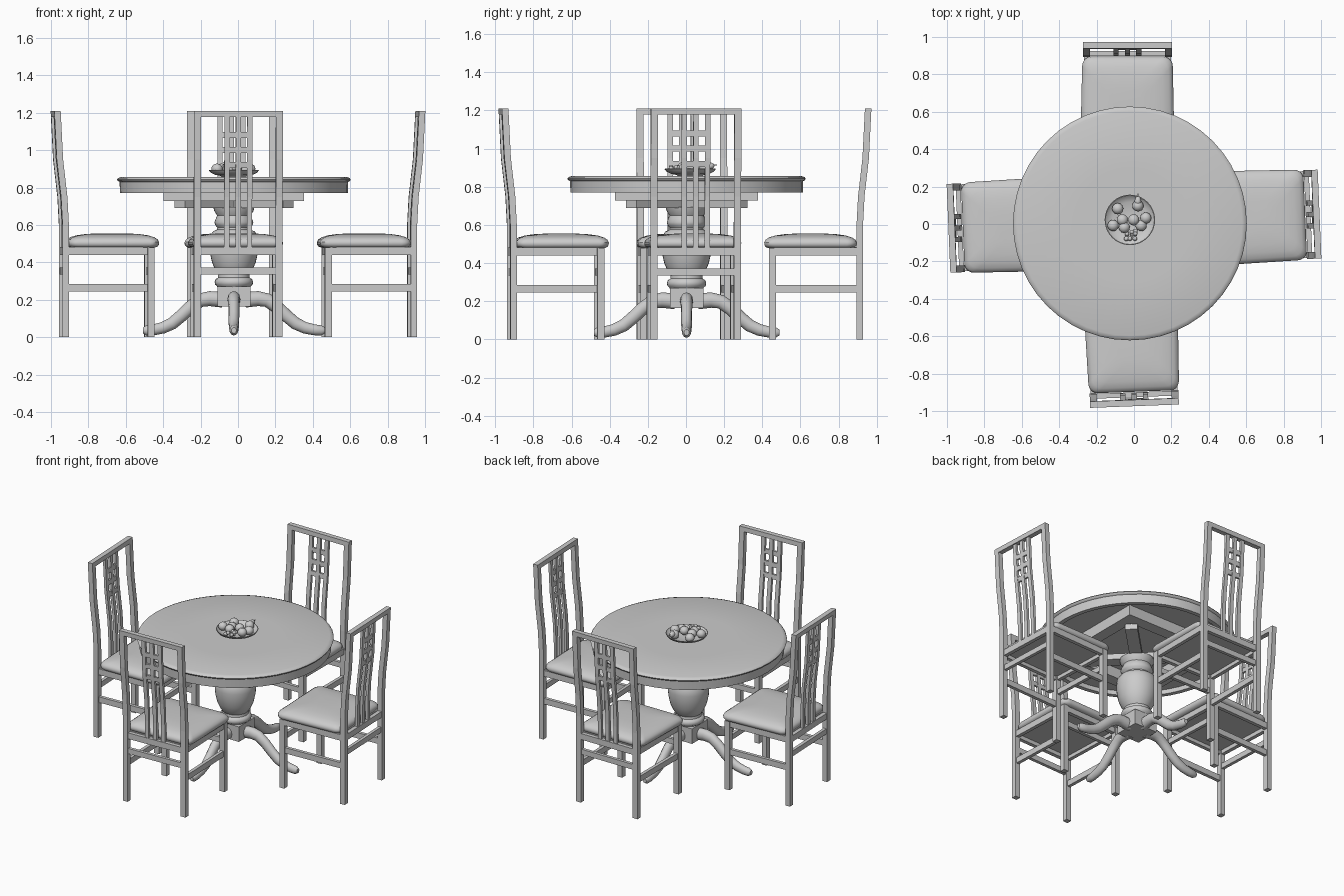
import bpy, bmesh, math, random
from mathutils import Matrix, Vector

if "Cube" in bpy.data.objects:
    bpy.data.objects.remove(bpy.data.objects["Cube"])

CX, CY = -0.022, 0.003          # table centre
random.seed(4)


def mesh_obj(name, bm, smooth=False, mat=Matrix()):
    bmesh.ops.recalc_face_normals(bm, faces=bm.faces)
    me = bpy.data.meshes.new(name)
    bm.to_mesh(me)
    bm.free()
    ob = bpy.data.objects.new(name, me)
    ob.matrix_world = mat
    bpy.context.collection.objects.link(ob)
    if smooth:
        bpy.context.view_layer.objects.active = ob
        bpy.ops.object.select_all(action='DESELECT')
        ob.select_set(True)
        bpy.ops.object.shade_smooth_by_angle(angle=math.radians(40))
    return ob


def loft(name, rings, smooth=False, mat=Matrix()):
    """Skin a list of equal-length point rings and cap both ends."""
    bm = bmesh.new()
    vs = [[bm.verts.new(p) for p in r] for r in rings]
    n = len(vs[0])
    for a, b in zip(vs, vs[1:]):
        for i in range(n):
            bm.faces.new((a[i], a[(i + 1) % n], b[(i + 1) % n], b[i]))
    bm.faces.new(vs[0])
    bm.faces.new(vs[-1])
    return mesh_obj(name, bm, smooth, mat)


def lathe(name, profile, x, y, n=48):
    rings = [[(r * math.cos(2 * math.pi * i / n), r * math.sin(2 * math.pi * i / n), z)
              for i in range(n)] for r, z in profile]
    return loft(name, rings, True, Matrix.Translation((x, y, 0)))


def box(name, x0, x1, y0, y1, z0, z1, mat=Matrix()):
    rings = [[(x0, y0, z), (x1, y0, z), (x1, y1, z), (x0, y1, z)] for z in (z0, z1)]
    return loft(name, rings, mat=mat)


def back_y(z):
    """Lean of the chair back at height z."""
    pts = [(0, -.016), (.6, -.016), (.75, -.024), (.95, -.047), (1.21, -.06)]
    for (z0, y0), (z1, y1) in zip(pts, pts[1:]):
        if z <= z1:
            return y0 + (y1 - y0) * (z - z0) / (z1 - z0)
    return pts[-1][1]


def leaning_bar(name, x, w, zs, d):
    return loft(name, [[(x - w / 2, back_y(z) - d / 2, z), (x + w / 2, back_y(z) - d / 2, z),
                        (x + w / 2, back_y(z) + d / 2, z), (x - w / 2, back_y(z) + d / 2, z)]
                       for z in zs])


# ---- table top with recessed underside
lathe("table_top", [(.3, .857), (.6, .857), (.619, .851), (.625, .843), (.621, .835), (.611, .83),
                    (.609, .77), (.58, .77), (.578, .80), (.3, .80)], CX, CY)
T = Matrix.Translation((CX, CY, 0))

# ---- support frame and diagonal bearers under the top
for k in range(4):
    box("support_rail", -.375, .375, .295, .375, .728, .802, T @ Matrix.Rotation(k * math.pi / 2, 4, 'Z'))
for k in range(2):
    box("diagonal_bearer", -.41, .41, -.04, .04, .69, .73,
        T @ Matrix.Rotation(math.pi / 4 + k * math.pi / 2, 4, 'Z'))

# ---- turned column and square base block
lathe("column", [(.085, .26), (.09, .272), (.1, .28), (.103, .295), (.098, .31), (.085, .318), (.083, .335),
                 (.1, .36), (.117, .40), (.128, .45), (.132, .50), (.128, .54), (.112, .565), (.09, .575),
                 (.088, .585), (.1, .60), (.104, .615), (.096, .635), (.09, .65), (.105, .675), (.11, .695)],
      CX, CY, 32)
box("base_block", -.088, .088, -.088, .088, .165, .27, T)

# ---- four curved feet
path = [(.06, .2, .042), (.13, .206, .04), (.18, .197, .037), (.23, .162, .035), (.28, .115, .034),
        (.33, .073, .033), (.38, .05, .031), (.43, .039, .029), (.468, .036, .027), (.486, .036, .016)]
for k in range(4):
    rings = []
    for i, (r, z, h) in enumerate(path):
        a, b = path[max(i - 1, 0)], path[min(i + 1, len(path) - 1)]
        t = Vector((b[0] - a[0], 0, b[1] - a[1])).normalized()
        nrm = Vector((-t.z, 0, t.x))
        rings.append([Vector((r, 0, z)) + nrm * h * math.cos(q * math.pi / 6)
                      + Vector((0, .85 * h * math.sin(q * math.pi / 6), 0)) for q in range(12)])
    loft("table_foot", rings, True, T @ Matrix.Rotation(k * math.pi / 2, 4, 'Z'))

# ---- one chair, facing +y, back posts at y = 0
parts = []
W = .2375
for s in (-1, 1):
    parts.append(leaning_bar("back_post", s * (W - .0185), .037, (0, .6, .75, .85, .95, 1.21), .034))
    parts.append(box("front_leg", s * W, s * (W - .037), .423, .46, 0, .48))
    parts.append(box("side_apron", s * (W - .005), s * (W - .03), 0, .43, .44, .482))
    parts.append(box("side_stretcher", s * (W - .007), s * (W - .03), 0, .43, .245, .285))
for y, tag in ((-.016, "back"), (.442, "front")):
    parts.append(box(tag + "_apron", -.21, .21, y - .013, y + .013, .44, .482))
    parts.append(box(tag + "_stretcher", -.21, .21, y - .011, y + .011, .335, .372))
parts.append(leaning_bar("top_rail", 0, .41, (1.178, 1.21), .034))
for x in (-.061, 0, .061):
    parts.append(leaning_bar("back_slat", x, .028, (.47, .6, .75, .85, .95, 1.18), .018))
for z in (.92, 1.0, 1.08):
    parts.append(leaning_bar("back_crossbar", 0, .14, (z - .016, z + .016), .014))
parts.append(box("seat_board", -.22, .22, 0, .45, .465, .485))


def cushion_ring(z, inset):
    out = []
    for cx, cy, a0 in ((1, 1, 0), (-1, 1, 90), (-1, -1, 180), (1, -1, 270)):
        rad = .05
        for j in range(6):
            a = math.radians(a0 + j * 18)
            x = cx * (.25 - inset - rad) + rad * math.cos(a)
            y = cy * (.2425 - inset - rad) + rad * math.sin(a)
            out.append((x * (.965 + .07 * (y + .2425) / .485 * .6), y + .2425, z))
    return out


parts.append(loft("seat_cushion", [cushion_ring(z, i) for z, i in (
    (.478, .025), (.484, .008), (.495, .001), (.508, 0), (.522, .007), (.534, .024),
    (.544, .055), (.551, .1), (.555, .165))], True))

# ---- place four chairs
places = [(0, -.897, 2.2), (.915, .05, 92.4), (-.035, .895, 180), (-.915, -.02, -87.6)]
for i, (x, y, ang) in enumerate(places):
    M = Matrix.Translation((x, y, 0)) @ Matrix.Rotation(math.radians(ang), 4, 'Z')
    for p in parts:
        ob = p if i == 3 else p.copy()
        if i != 3:
            bpy.context.collection.objects.link(ob)
        ob.matrix_world = M

# ---- fruit bowl
BX, BY = -.022, .022
lathe("fruit_bowl", [(.03, .856), (.065, .856), (.07, .862), (.1, .868), (.125, .88), (.135, .894),
                     (.131, .895), (.12, .884), (.095, .873), (.03, .868)], BX, BY, 32)


def fruit(name, x, y, z, r, scale=(1, 1, 1)):
    bm = bmesh.new()
    bmesh.ops.create_uvsphere(bm, u_segments=16, v_segments=10, radius=r)
    return mesh_obj(name, bm, True, Matrix.Translation((BX + x, BY + y, z)) @ Matrix.Diagonal((*scale, 1)))


for x, y, z in ((-.065, .06, .9), (.085, .01, .9), (-.09, -.03, .9), (.06, -.03, .897),
                (.02, .0, .905), (-.04, .0, .9), (-.03, -.04, .9)):
    fruit("apple", x, y, z, .03, (1, 1, .93))
# pear with stem
fruit("pear_body", .043, .075, .9, .03)
fruit("pear_neck", .043, .1, .91, .018, (1, 1.5, 1))
box("pear_stem", BX + .041, BX + .045, BY + .12, BY + .14, .912, .917)
# grapes
for k in range(14):
    fruit("grape", random.uniform(-.03, .035), random.uniform(-.105, -.05),
          random.uniform(.885, .905), .012)
